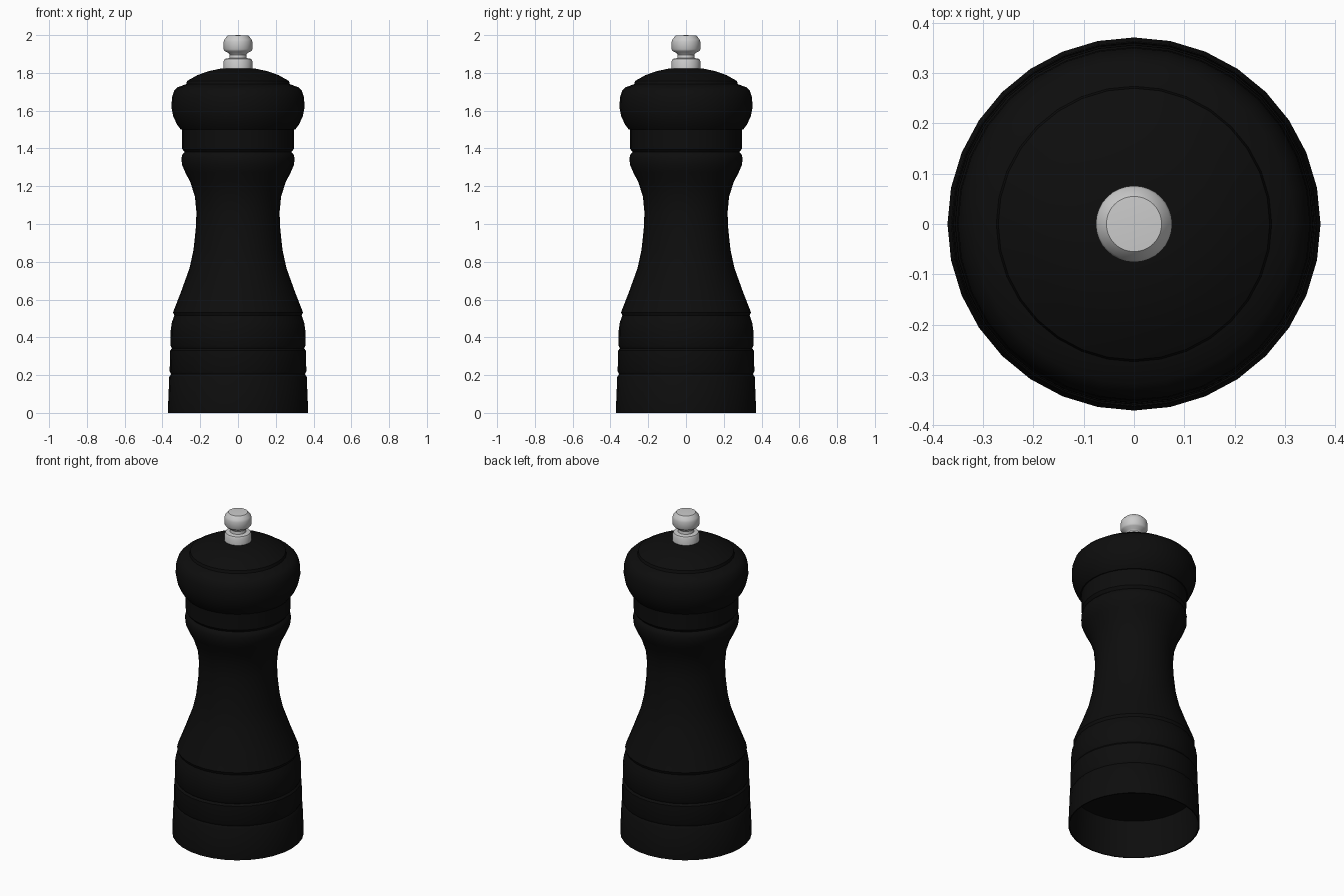
import bpy, bmesh, math

if "Cube" in bpy.data.objects:
    bpy.data.objects.remove(bpy.data.objects["Cube"])

SIDES = 32


def lathe(name, profile, material=None, angle=35):
    """Revolve (radius, z) points around z; a zero radius closes with a fan."""
    bm = bmesh.new()
    rings = []
    for r, z in profile:
        if r == 0:
            rings.append([bm.verts.new((0, 0, z))])
        else:
            rings.append([bm.verts.new((r * math.cos(2 * math.pi * i / SIDES),
                                        r * math.sin(2 * math.pi * i / SIDES), z))
                          for i in range(SIDES)])
    for a, b in zip(rings, rings[1:]):
        for i in range(SIDES):
            j = (i + 1) % SIDES
            if len(a) == 1:
                bm.faces.new((a[0], b[j], b[i]))
            elif len(b) == 1:
                bm.faces.new((a[i], a[j], b[0]))
            else:
                bm.faces.new((a[i], a[j], b[j], b[i]))
    bmesh.ops.recalc_face_normals(bm, faces=bm.faces)
    mesh = bpy.data.meshes.new(name)
    bm.to_mesh(mesh)
    bm.free()
    obj = bpy.data.objects.new(name, mesh)
    bpy.context.collection.objects.link(obj)
    if material:
        mesh.materials.append(material)
    bpy.ops.object.select_all(action='DESELECT')
    obj.select_set(True)
    bpy.context.view_layer.objects.active = obj
    bpy.ops.object.shade_smooth_by_angle(angle=math.radians(angle))
    return obj


black = bpy.data.materials.new("black_wood")
black.diffuse_color = (0.004, 0.004, 0.004, 1)
black.use_nodes = True
black.node_tree.nodes["Principled BSDF"].inputs["Base Color"].default_value = black.diffuse_color

# Turned body: recessed base, grooved foot, waist and collar
lathe("body", [
    (0, 0.23), (0.352, 0.23), (0.364, 0.0),
    (0.371, 0.0), (0.371, 0.02), (0.364, 0.19), (0.355, 0.205), (0.362, 0.22),
    (0.359, 0.33), (0.35, 0.342), (0.357, 0.355),
    (0.356, 0.44), (0.35, 0.48), (0.337, 0.515), (0.344, 0.532),
    (0.302, 0.64), (0.257, 0.765), (0.236, 0.86), (0.224, 0.97), (0.22, 1.06),
    (0.228, 1.145), (0.252, 1.22), (0.28, 1.275), (0.297, 1.315), (0.299, 1.35),
    (0.294, 1.37), (0.283, 1.381), (0.296, 1.398), (0.297, 1.505), (0, 1.505),
], black)

# Mushroom cap with a stepped dome
lathe("cap", [
    (0, 1.5), (0.303, 1.5), (0.322, 1.525), (0.343, 1.57), (0.352, 1.615),
    (0.35, 1.67), (0.338, 1.705), (0.318, 1.725), (0.274, 1.74),
    (0.27, 1.757), (0.215, 1.788), (0.16, 1.808), (0.09, 1.823), (0, 1.826),
], black)

# Metal finial: flange, neck and bevelled knob
lathe("knob", [
    (0, 1.815), (0.076, 1.815), (0.076, 1.862), (0.07, 1.874), (0.046, 1.878),
    (0.044, 1.895), (0.05, 1.905), (0.07, 1.915), (0.076, 1.925),
    (0.076, 1.965), (0.072, 1.978), (0.055, 1.997), (0, 2.0),
])
